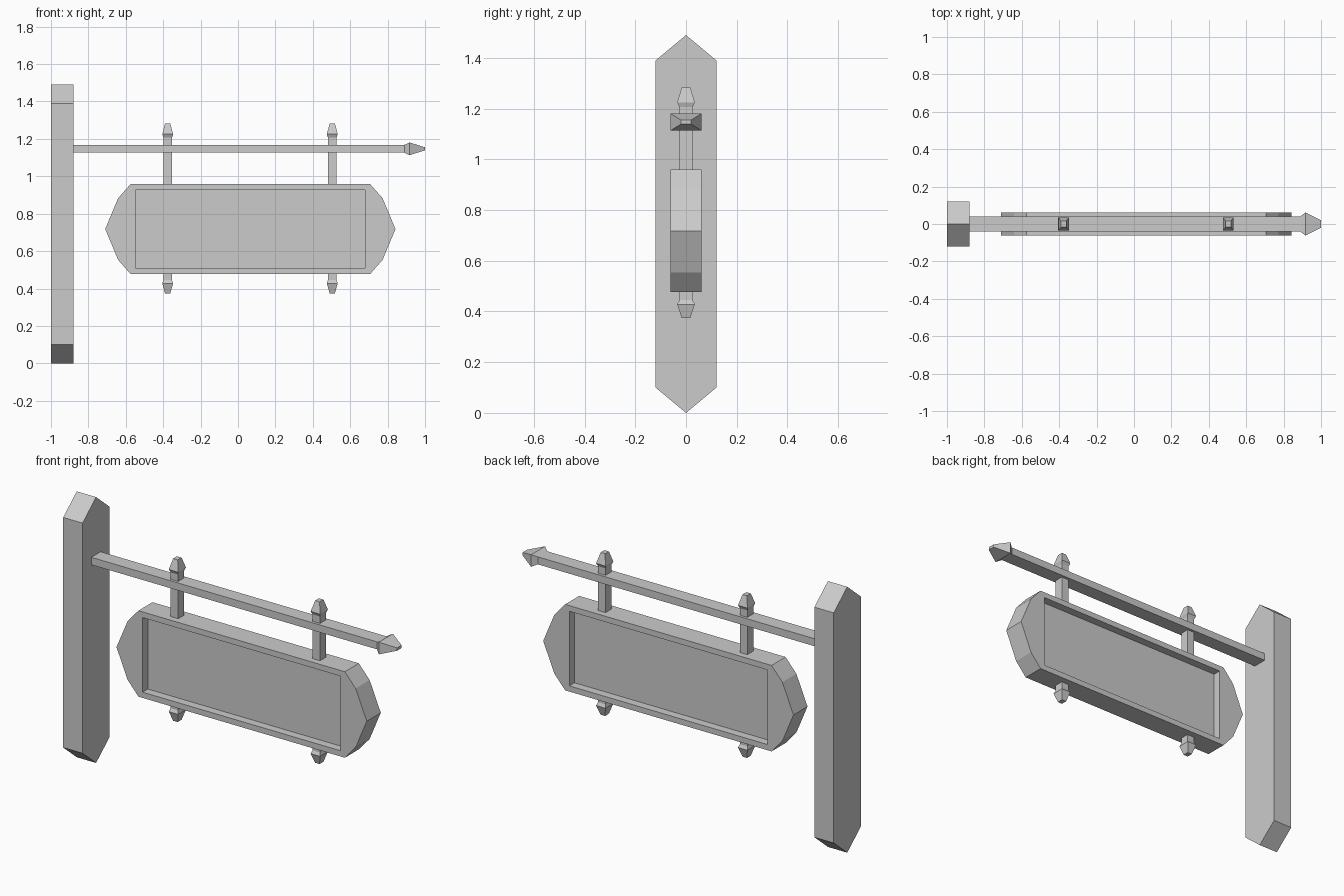
import bpy, bmesh

if "Cube" in bpy.data.objects:
    bpy.data.objects.remove(bpy.data.objects["Cube"])


def loft(name, rings):
    """Skin a series of equal-length point rings and cap both ends."""
    bm = bmesh.new()
    loops = [[bm.verts.new(p) for p in ring] for ring in rings]
    n = len(loops[0])
    for a, b in zip(loops, loops[1:]):
        for i in range(n):
            j = (i + 1) % n
            bm.faces.new((a[i], a[j], b[j], b[i]))
    bm.faces.new(loops[0][::-1])
    bm.faces.new(loops[-1])
    bmesh.ops.recalc_face_normals(bm, faces=bm.faces)
    mesh = bpy.data.meshes.new(name)
    bm.to_mesh(mesh)
    bm.free()
    obj = bpy.data.objects.new(name, mesh)
    bpy.context.collection.objects.link(obj)
    return obj


CORNERS = [(-1, -1), (1, -1), (1, 1), (-1, 1)]

# Post with pointed top and bottom
post = [(0, 0), (0.12, 0.10), (0.12, 1.39), (0, 1.49), (-0.12, 1.39), (-0.12, 0.10)]
loft("post", [[(x, y, z) for y, z in post] for x in (-1.0, -0.88)])

# Horizontal arm with flared square tip: (x, half y, half z)
arm = [(-0.88, 0.041, 0.021), (0.89, 0.041, 0.021), (0.917, 0.062, 0.034), (1.0, 0.02, 0.008)]
loft("arm", [[(x, a * hy, 1.147 + b * hz) for a, b in CORNERS] for x, hy, hz in arm])

# Sign board: a frame with a recessed panel on both faces
CX, CZ = 0.066, 0.718
half = [(0.64, -0.241), (0.707, -0.165), (0.776, 0), (0.707, 0.165), (0.64, 0.241)]
outer = half + [(-x, z) for x, z in reversed(half)]
inner = [(0.614 if x > 0 else -0.614, z * 0.209 / 0.241) for x, z in outer]
layers = [(inner, -0.016), (inner, -0.062), (outer, -0.062),
          (outer, 0.062), (inner, 0.062), (inner, 0.016)]
loft("sign_board", [[(CX + x, y, CZ + z) for x, z in pts] for pts, y in layers])

# Hanger rods with flared finials: (z, half x, half y)
upper = [(0.95, 0.023, 0.026), (1.207, 0.023, 0.026), (1.225, 0.029, 0.035), (1.283, 0.014, 0.017)]
lower = [(0.49, 0.023, 0.026), (0.445, 0.023, 0.026), (0.428, 0.029, 0.035), (0.374, 0.014, 0.017)]
for side, cx in (("left", -0.376), ("right", 0.504)):
    for part, prof in (("upper_hanger", upper), ("lower_finial", lower)):
        loft(f"{part}_{side}",
             [[(cx + a * hx, b * hy, z) for a, b in CORNERS] for z, hx, hy in prof])
